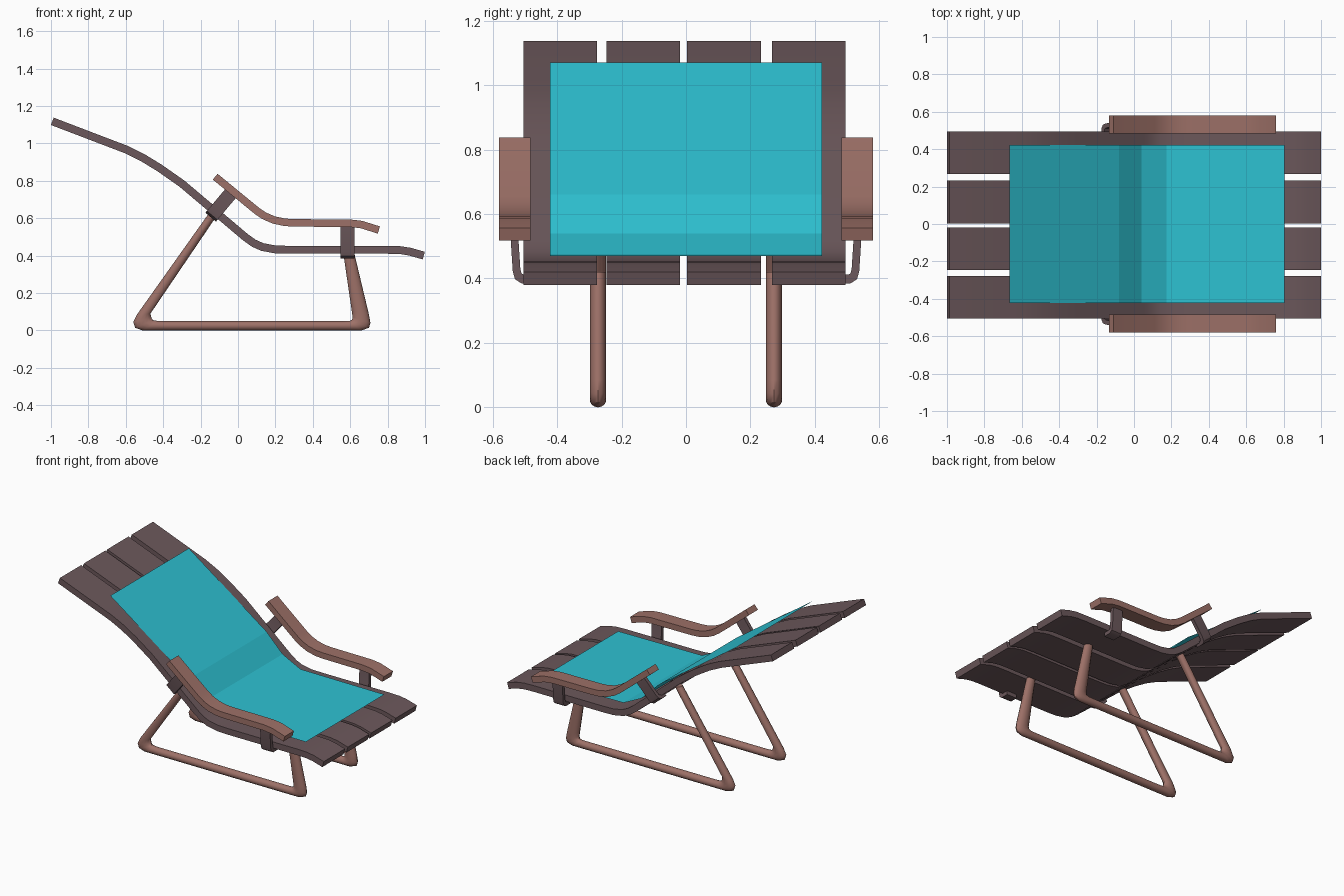
import bpy, bmesh, math
from mathutils import Vector

if "Cube" in bpy.data.objects:
    bpy.data.objects.remove(bpy.data.objects["Cube"])


def material(name, rgb):
    m = bpy.data.materials.new(name)
    m.diffuse_color = (*rgb, 1)
    m.use_nodes = True
    m.node_tree.nodes["Principled BSDF"].inputs["Base Color"].default_value = m.diffuse_color
    return m


DARK = material("dark brown wood", (0.15, 0.098, 0.106))
WARM = material("reddish brown wood", (0.34, 0.165, 0.138))
CLOTH = material("turquoise cloth", (0.027, 0.54, 0.65))


def finish(name, bm, mat, smooth=True):
    bmesh.ops.recalc_face_normals(bm, faces=bm.faces)
    me = bpy.data.meshes.new(name)
    bm.to_mesh(me)
    bm.free()
    me.materials.append(mat)
    ob = bpy.data.objects.new(name, me)
    bpy.context.collection.objects.link(ob)
    if smooth:
        bpy.ops.object.select_all(action='DESELECT')
        ob.select_set(True)
        bpy.context.view_layer.objects.active = ob
        bpy.ops.object.shade_smooth_by_angle(angle=math.radians(35))
    return ob


def loft(name, rings, mat, smooth=True):
    """Join closed rings of points into a capped solid."""
    bm = bmesh.new()
    vs = [[bm.verts.new(p) for p in r] for r in rings]
    n = len(vs[0])
    for a, b in zip(vs, vs[1:]):
        for i in range(n):
            j = (i + 1) % n
            bm.faces.new((a[i], a[j], b[j], b[i]))
    bm.faces.new(vs[0])
    bm.faces.new(vs[-1])
    return finish(name, bm, mat, smooth)


def offsets(path, t):
    """Both sides of a 2D path thickened to t."""
    pts = [Vector(p) for p in path]
    out = []
    for i, p in enumerate(pts):
        a = (p - pts[i - 1]).normalized() if i else None
        b = (pts[i + 1] - p).normalized() if i < len(pts) - 1 else None
        d = ((a or b) + (b or a)).normalized()
        k = t / 2 / max(0.5, d.dot(a or b))
        nrm = Vector((-d.y, d.x)) * k
        out.append((p + nrm, p - nrm))
    return out


def board(name, path, t, y0, y1, mat):
    rings = [[(u.x, y0, u.y), (u.x, y1, u.y), (l.x, y1, l.y), (l.x, y0, l.y)]
             for u, l in offsets(path, t)]
    return loft(name, rings, mat)


# Seat slats following the reclined curve
seat = [(-.993, 1.118), (-.6, .968), (-.51, .924), (-.42, .869), (-.3, .785),
        (.04, .498), (.085, .466), (.13, .446), (.2, .433), (.28, .431),
        (.80, .431), (.87, .429), (.92, .421), (.993, .400)]
for i, (a, b) in enumerate([(-.505, -.277), (-.247, -.018), (.003, .232), (.267, .495)]):
    board(f"seat_slat_{i + 1}", seat, .042, a, b, DARK)

# Cloth draped over the slats
cloth = [(-.665, 1.071), (-.08, .66), (.04, .54), (.175, .474), (.805, .470)]
bm = bmesh.new()
rows = [[bm.verts.new((x, y, z)) for y in (-.422, .422)] for x, z in cloth]
for a, b in zip(rows, rows[1:]):
    bm.faces.new((a[0], b[0], b[1], a[1]))
finish("cloth", bm, CLOTH, False)

# Armrest centre line, strap section (y, height), leg edges (outer, inner)
arm = [(-.122, .822), (.10, .640), (.14, .613), (.19, .591), (.25, .578),
       (.30, .575), (.60, .573), (.66, .566), (.753, .537)]
strap = [(.46, 0), (.507, 0), (.521, .008), (.526, .025), (.535, .15)]
leg = [((-.160, .62), (-.112, .615)), ((-.54, .085), (-.468, .09)),
       ((-.56, .045), (-.463, .068)), ((-.55, .014), (-.455, .055)),
       ((-.51, 0), (-.43, .051)), ((-.40, 0), (-.39, .05)),
       ((.56, 0), (.56, .05)), ((.66, 0), (.597, .051)),
       ((.70, .014), (.61, .058)), ((.708, .04), (.613, .072)),
       ((.70, .085), (.608, .105)), ((.62, .42), (.562, .42))]

for side, s in (("right", -1), ("left", 1)):
    board(side + "_armrest", arm, .04, s * .483, s * .58, WARM)

    # Bent straps holding the armrest; each has a base, across and up direction
    for name, base, ang, length in (("front", (.585, .398), 0, .17),
                                    ("rear", (-.138, .615), math.radians(40), .155)):
        up = Vector((math.sin(ang), math.cos(ang)))
        ac = Vector((math.cos(ang), -math.sin(ang))) * .037

        def place(p, k):
            q = Vector(base) + up * p.y * length / .15 + ac * k
            return (q.x, s * p.x, q.y)
        rings = [[place(u, -1), place(u, 1), place(l, 1), place(l, -1)]
                 for u, l in offsets(strap, .024)]
        loft(f"{side}_{name}_strap", rings, DARK)

    # Rounded sled leg, thicker at its corners
    rings = []
    for o, i in leg:
        o, i = Vector(o), Vector(i)
        ring = []
        for k in range(14):
            a = 2 * math.pi * k / 14
            p = (o + i) / 2 + (o - i) / 2 * math.cos(a)
            ring.append((p.x, s * .273 + .026 * math.sin(a), p.y))
        rings.append(ring)
    loft(side + "_sled_leg", rings, WARM)
